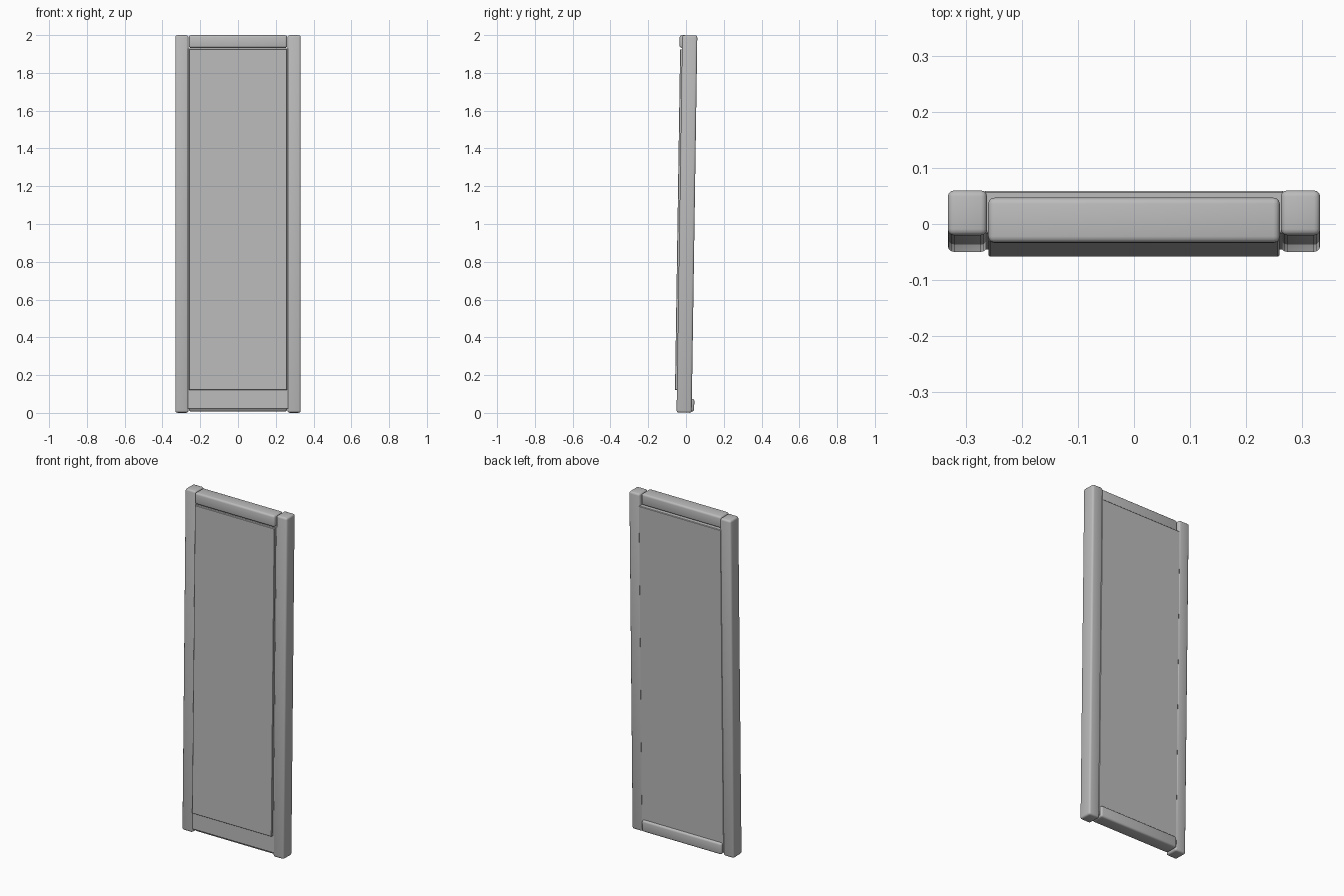
import bpy
from mathutils import Matrix

cube = bpy.data.objects.get("Cube")
if cube:
    bpy.data.objects.remove(cube, do_unlink=True)

grey = bpy.data.materials.new("mid_grey")
grey.use_nodes = True
COLOUR = (0.5, 0.5, 0.5, 1)
grey.diffuse_color = COLOUR
grey.node_tree.nodes["Principled BSDF"].inputs["Base Color"].default_value = COLOUR

# The whole assembly leans back slightly about its mid height
LEAN = Matrix.Translation((0, 0.005, 1)) @ Matrix.Rotation(-0.015, 4, "X")


def box(name, x, y, z, bevel, segments=3):
    """Bevelled box from (min, max) ranges, in the leaning frame."""
    bpy.ops.mesh.primitive_cube_add(size=1)
    ob = bpy.context.object
    ob.name = name
    spans = (x, y, (z[0] - 1, z[1] - 1))
    centre = [sum(s) / 2 for s in spans]
    size = [s[1] - s[0] for s in spans]
    ob.data.transform(LEAN @ Matrix.Translation(centre) @ Matrix.Diagonal((*size, 1)))
    ob.data.materials.append(grey)
    mod = ob.modifiers.new("rounded_edges", "BEVEL")
    mod.width = bevel
    mod.segments = segments
    bpy.ops.object.modifier_apply(modifier=mod.name)
    bpy.ops.object.shade_smooth_by_angle()
    return ob


# Side posts
for side, s in (("left", 1), ("right", -1)):
    box(side + "_post", sorted((s * 0.262, s * 0.332)), (-0.04, 0.04), (0.001, 1.999), 0.011)

# Cross rails: the upper one sits forward, the lower one sits back
box("top_rail", (-0.26, 0.26), (-0.053, 0.027), (1.932, 1.999), 0.011)
box("bottom_rail", (-0.26, 0.26), (-0.028, 0.053), (0.008, 0.075), 0.011)

# Door core with a thin raised front panel
box("core_panel", (-0.268, 0.268), (-0.036, 0.04), (0.02, 1.93), 0.003, 1)
box("front_panel", (-0.259, 0.259), (-0.05, -0.03), (0.12, 1.924), 0.002, 1)
